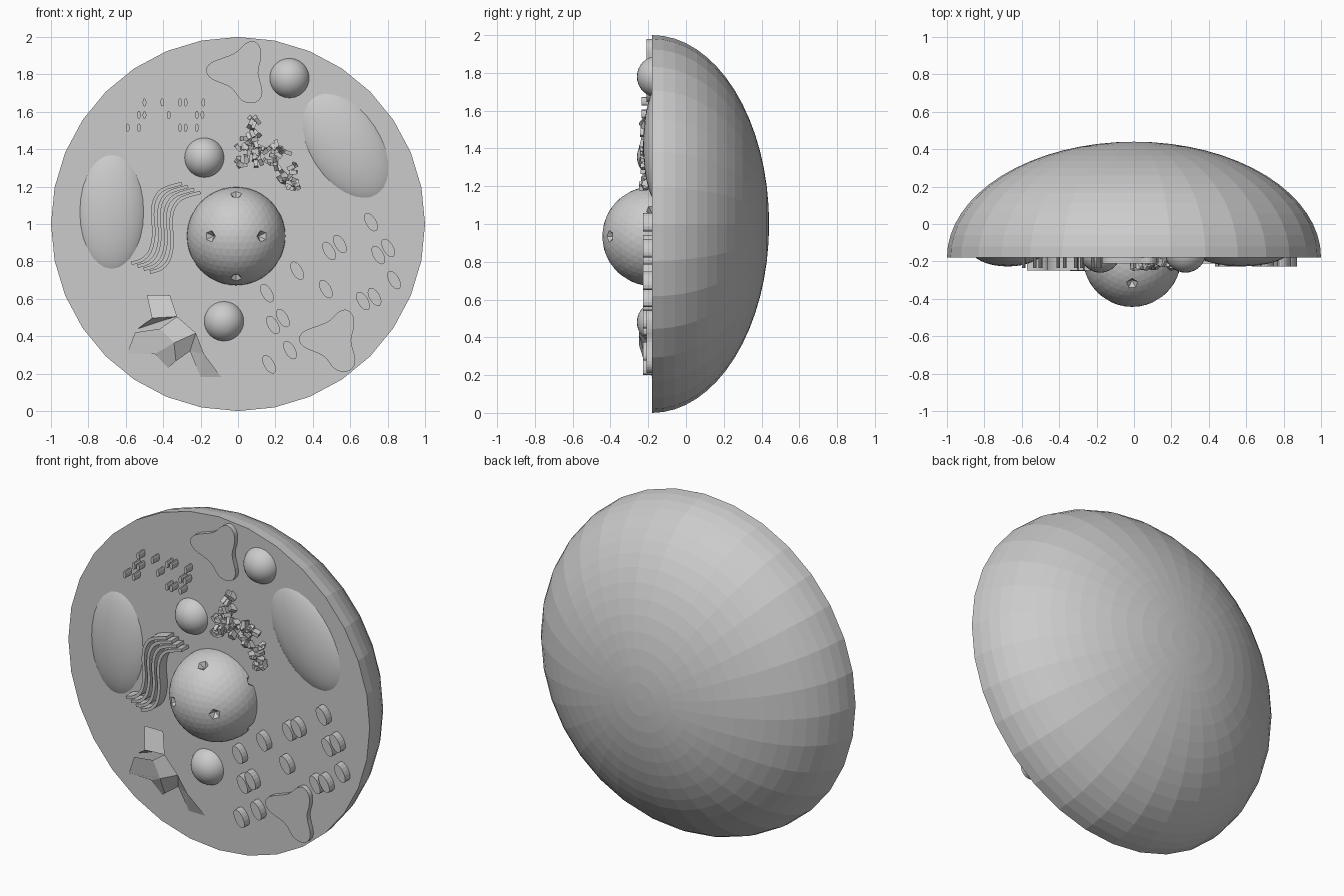
import bpy, bmesh, random
from math import sin, cos, pi, radians
from mathutils import Vector, Matrix

if "Cube" in bpy.data.objects:
    bpy.data.objects.remove(bpy.data.objects["Cube"])

random.seed(4)
FACE = -0.18          # y of the flat cut face


def finish(name, bm, smooth=False, recalc=True):
    if recalc:
        bmesh.ops.recalc_face_normals(bm, faces=bm.faces[:])
    for f in bm.faces:
        f.smooth = smooth
    me = bpy.data.meshes.new(name)
    bm.to_mesh(me)
    bm.free()
    ob = bpy.data.objects.new(name, me)
    bpy.context.collection.objects.link(ob)
    return ob


def spline(pts, closed, steps=5):
    # Catmull-Rom smoothing of a short point list
    n, out = len(pts), []
    for i in range(n if closed else n - 1):
        q = [Vector(pts[k % n] if closed else pts[min(max(k, 0), n - 1)])
             for k in range(i - 1, i + 3)]
        for s in range(steps):
            t = s / steps
            out.append(0.5 * (2 * q[1] + (q[2] - q[0]) * t
                       + (2 * q[0] - 5 * q[1] + 4 * q[2] - q[3]) * t * t
                       + (3 * q[1] - q[0] - 3 * q[2] + q[3]) * t ** 3))
    if not closed:
        out.append(Vector(pts[-1]))
    return out


def prism(bm, outline, front, back=FACE + 0.01):
    # closed x/z outline extruded along y
    a = [bm.verts.new((x, front, z)) for x, z in outline]
    b = [bm.verts.new((x, back, z)) for x, z in outline]
    bm.faces.new(a)
    bm.faces.new(b[::-1])
    for i in range(len(a)):
        j = (i + 1) % len(a)
        bm.faces.new((a[i], b[i], b[j], a[j]))


def oval(x, z, rx, rz, tilt=0, n=16):
    c, s = cos(tilt), sin(tilt)
    return [(x + rx * cos(t) * c - rz * sin(t) * s, z + rx * cos(t) * s + rz * sin(t) * c)
            for t in (2 * pi * i / n for i in range(n))]


def ellipsoid(name, loc, radii, tilt=0):
    bm = bmesh.new()
    bmesh.ops.create_uvsphere(bm, u_segments=32, v_segments=16, radius=1)
    bm.transform(Matrix.Translation(loc) @ Matrix.Rotation(tilt, 4, 'Y')
                 @ Matrix.Diagonal((*radii, 1)))
    return finish(name, bm, True)


# cell body: half ellipsoid with a flat front
bm = bmesh.new()
SEG, RINGS = 32, 16
rings = []
for r in range(RINGS):
    a = pi / 2 * r / RINGS
    rings.append([bm.verts.new((cos(a) * cos(2 * pi * i / SEG), FACE + 0.62 * sin(a),
                                1 + cos(a) * sin(2 * pi * i / SEG))) for i in range(SEG)])
pole = bm.verts.new((0, FACE + 0.62, 1))
bm.faces.new(rings[0])
for i in range(SEG):
    j = (i + 1) % SEG
    for lo, hi in zip(rings, rings[1:]):
        bm.faces.new((lo[i], lo[j], hi[j], hi[i]))
    bm.faces.new((rings[-1][i], rings[-1][j], pole))
finish("cell_body", bm)

# nucleus: icosphere with a pit at each of the 12 corner points
bm = bmesh.new()
bmesh.ops.create_icosphere(bm, subdivisions=4, radius=1)
corners = [v for v in bm.verts if len(v.link_edges) == 5]
v0 = corners[0].co.copy()
v1 = min((v.co for v in corners[1:]), key=lambda c: (c - v0).length).copy()
ax, ay = (v1 - v0).normalized(), -(v0 + v1).normalized()
rot = Matrix((ax, ay, ax.cross(ay))).to_4x4()
for v in corners:
    v.co *= 0.86
bm.transform(Matrix.Translation((-0.01, FACE, 0.935)) @ rot @ Matrix.Scale(0.263, 4))
finish("nucleus", bm, recalc=False)

# small round vesicles
for i, (x, z) in enumerate([(-0.18, 1.355), (0.275, 1.78), (-0.075, 0.48)]):
    ellipsoid(f"vesicle_{i + 1}", (x, -0.15, z), (0.11, 0.11, 0.11))

# mitochondria: shallow ellipsoid caps
ellipsoid("mitochondrion_left", (-0.675, -0.13, 1.065), (0.2, 0.097, 0.355))
ellipsoid("mitochondrion_right", (0.575, -0.13, 1.418), (0.219, 0.097, 0.36), radians(-33))

# three-lobed vacuoles
lobes = [(-0.17, 1.82), (-0.14, 1.865), (-0.02, 1.912), (0.04, 1.965), (0.085, 1.977),
         (0.12, 1.94), (0.122, 1.88), (0.108, 1.81), (0.13, 1.71), (0.11, 1.66),
         (0.065, 1.646), (0.015, 1.665), (-0.04, 1.73), (-0.14, 1.775)]
for name, dx, dz in (("vacuole_top", 0, 0), ("vacuole_bottom", 0.497, -1.436)):
    bm = bmesh.new()
    prism(bm, [(p.x + dx, p.y + dz) for p in spline(lobes, True, 4)], -0.21)
    finish(name, bm)

# small upright ribosomes, one row per height
bm = bmesh.new()
for z, xs in ((1.65, (-0.5, -0.405, -0.31, -0.28, -0.185)),
              (1.583, (-0.53, -0.5, -0.37, -0.22, -0.19)),
              (1.515, (-0.59, -0.53, -0.31, -0.28, -0.22))):
    for x in xs:
        prism(bm, oval(x, z, 0.01, 0.022, n=12), -0.235)
finish("ribosomes", bm)

# larger tilted oval discs
bm = bmesh.new()
for x, z in [(.711, 1.01), (.487, .856), (.545, .893), (.75, .834), (.803, .872),
             (.316, .75), (.834, .70), (.155, .63), (.47, .652), (.668, .588),
             (.73, .61), (.187, .46), (.24, .497), (.166, .25), (.278, .326)]:
    prism(bm, oval(x, z, 0.028, 0.055, radians(30)), -0.228)
finish("oval_discs", bm)

# wavy stacked membranes
wave = spline([(-0.57, 0.79), (-0.51, 0.81), (-0.468, 0.86), (-0.45, 0.95), (-0.457, 1.05),
               (-0.445, 1.13), (-0.40, 1.185), (-0.30, 1.217)], False, 4)
bm = bmesh.new()
for k in range(4):
    off = Vector((0.033, -0.016)) * k
    left, right = [], []
    for i, p in enumerate(wave):
        d = (wave[min(i + 1, len(wave) - 1)] - wave[max(i - 1, 0)]).normalized()
        n = Vector((-d.y, d.x)) * 0.009
        left.append(p + off + n)
        right.append(p + off - n)
    prism(bm, left + right[::-1], -0.248)
finish("wavy_membranes", bm)

# cluster of tiny scattered blocks: (x, z, spread, count)
bm = bmesh.new()
for cx, cz, spread, count in [(0.08, 1.54, 0.025, 4), (0.08, 1.44, 0.05, 12),
                              (0.05, 1.36, 0.05, 10), (0.15, 1.37, 0.06, 18),
                              (0.23, 1.37, 0.035, 7), (0.26, 1.27, 0.04, 9),
                              (0.29, 1.21, 0.03, 6)]:
    for _ in range(count):
        u = random.uniform
        m = (Matrix.Translation((cx + u(-spread, spread), u(-0.225, -0.19),
                                 cz + u(-spread, spread)))
             @ Matrix.Rotation(u(0, pi), 4, 'Y') @ Matrix.Rotation(u(-0.7, 0.7), 4, 'X'))
        bmesh.ops.create_cube(bm, size=1, matrix=m @ Matrix.Diagonal((0.022, 0.04, 0.04, 1)))
finish("block_cluster", bm)

# folded plates: ridge points named once, then joined into facets
P = dict(a=(-.487, -.19, .62), b=(-.364, -.19, .62), c=(-.326, -.23, .505), d=(-.46, -.23, .497),
         e=(-.40, -.18, .485), f=(-.535, -.18, .44), g=(-.225, -.25, .417), h=(-.342, -.25, .364),
         i=(-.417, -.21, .44), j=(-.55, -.2, .42), k=(-.444, -.19, .305), l=(-.594, -.185, .305),
         m=(-.332, -.22, .267), n=(-.374, -.18, .23), o=(-.182, -.22, .305), p=(-.2, -.18, .182),
         q=(-.257, -.2, .32), r=(-.09, -.18, .182))
bm = bmesh.new()
V = {k: bm.verts.new(co) for k, co in P.items()}
for face in ("abcd", "dcef", "cghi", "jihkl", "khmn", "goq", "qop", "orp", "hgqm"):
    bm.faces.new([V[k] for k in face])
finish("folded_plates", bm)
